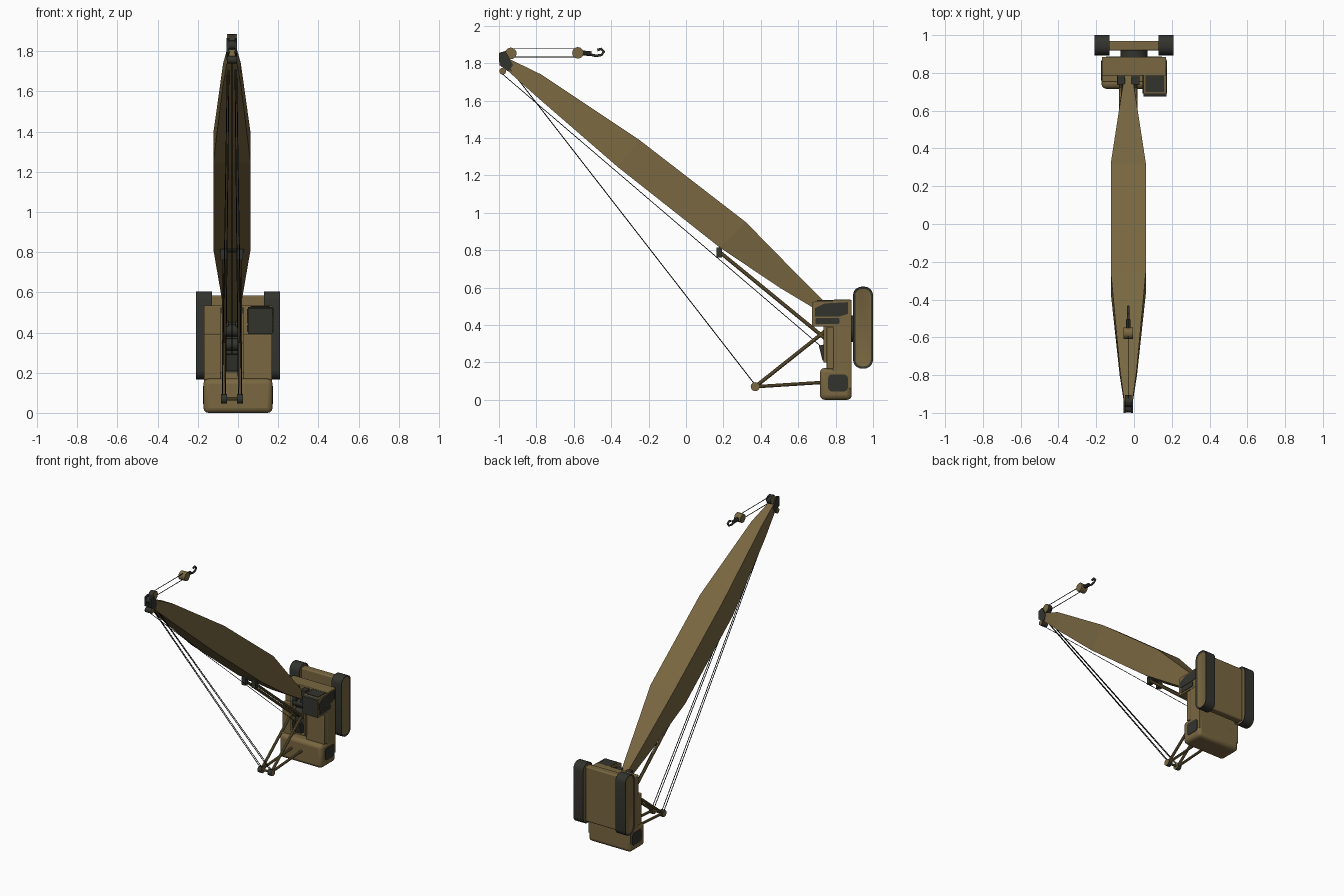
import bpy, bmesh, math
from mathutils import Vector

old = bpy.data.objects.get("Cube")
if old:
    bpy.data.objects.remove(old, do_unlink=True)


def material(name, rgb):
    m = bpy.data.materials.new(name)
    m.use_nodes = True
    m.diffuse_color = (*rgb, 1)
    m.node_tree.nodes["Principled BSDF"].inputs["Base Color"].default_value = (*rgb, 1)
    return m


OLIVE = material("olive_paint", (0.19, 0.135, 0.052))
DARK = material("dark_grey", (0.033, 0.033, 0.027))
ROPE = material("rope_black", (0.01, 0.01, 0.01))
MID = -0.03            # boom centre line
PAIR = (("left", MID + 0.04), ("right", MID - 0.04))


def finish(bm, name, *mats):
    bmesh.ops.recalc_face_normals(bm, faces=bm.faces)
    me = bpy.data.meshes.new(name)
    bm.to_mesh(me)
    bm.free()
    for m in mats:
        me.materials.append(m)
    ob = bpy.data.objects.new(name, me)
    bpy.context.collection.objects.link(ob)
    return ob


def prism(name, pts, x0, x1, mat, cap=None, inset=0):
    """Side profile of (y, z) points, extruded from x0 to x1."""
    bm = bmesh.new()
    ends = [bm.faces.new([bm.verts.new((x, y, z)) for y, z in pts]) for x in (x0, x1)]
    n = len(pts)
    a, b = [list(f.verts) for f in ends]
    for i in range(n):
        bm.faces.new((a[i], a[(i + 1) % n], b[(i + 1) % n], b[i]))
    bmesh.ops.recalc_face_normals(bm, faces=bm.faces)
    if inset:
        bmesh.ops.inset_individual(bm, faces=ends, thickness=inset, depth=-0.006)
    if cap:
        for f in ends:
            f.material_index = 1
    return finish(bm, name, mat, cap or mat)


def rounded(y0, y1, z0, z1, r, steps=5):
    """Rounded rectangle profile."""
    pts = []
    for k, (y, z) in enumerate(((y1 - r, z1 - r), (y0 + r, z1 - r),
                                (y0 + r, z0 + r), (y1 - r, z0 + r))):
        for i in range(steps + 1):
            t = math.pi / 2 * (k + i / steps)
            pts.append((y + r * math.cos(t), z + r * math.sin(t)))
    return pts


def disc(name, y, z, r, x, width, mat, cap=None, n=20):
    pts = [(y + r * math.cos(math.tau * i / n), z + r * math.sin(math.tau * i / n))
           for i in range(n)]
    return prism(name, pts, x - width / 2, x + width / 2, mat, cap)


def box(name, xs, ys, zs, mat, bevel=0):
    ob = prism(name, [(ys[0], zs[0]), (ys[1], zs[0]), (ys[1], zs[1]), (ys[0], zs[1])],
               xs[0], xs[1], mat)
    if bevel:
        mod = ob.modifiers.new("rounding", "BEVEL")
        mod.width, mod.segments = bevel, 3
    return ob


def rod(name, a, b, r, mat, n=10):
    a, b = Vector(a), Vector(b)
    bm = bmesh.new()
    bmesh.ops.create_cone(bm, cap_ends=True, segments=n, radius1=r, radius2=r,
                          depth=(b - a).length)
    ob = finish(bm, name, mat)
    ob.rotation_euler = (b - a).to_track_quat("Z", "Y").to_euler()
    ob.location = (a + b) / 2
    return ob


# Tracks and undercarriage
for side, s in (("left", 1), ("right", -1)):
    prism(side + "_track", rounded(0.893, 1.0, 0.167, 0.605, 0.047),
          s * 0.13, s * 0.21, DARK, OLIVE, inset=0.012)
box("undercarriage", (-0.135, 0.135), (0.918, 0.97), (0.185, 0.585), OLIVE, 0.008)
rod("turntable", (0, 0.87, 0.38), (0, 0.925, 0.38), 0.072, DARK, 28)

# Upper body, counterweight and side hoods
box("body_deck", (-0.17, 0.17), (0.785, 0.885), (0.06, 0.535), OLIVE, 0.005)
box("counterweight", (-0.172, 0.172), (0.716, 0.886), (0, 0.17), OLIVE, 0.025)
box("right_hood", (-0.17, MID - 0.055), (0.752, 0.79), (0.165, 0.39), OLIVE, 0.005)
box("left_hood", (MID + 0.055, 0.17), (0.752, 0.79), (0.165, 0.39), OLIVE, 0.005)
for side, s in (("left", 1), ("right", -1)):
    prism(side + "_vent", rounded(0.76, 0.865, 0.045, 0.135, 0.02),
          s * 0.170, s * 0.175, DARK)

# Boom mount with winch drums
for side, s in (("left", 1), ("right", -1)):
    x = MID + s * 0.055
    box(side + "_mount_plate", (x - 0.005, x + 0.005), (0.735, 0.79), (0.2, 0.495), OLIVE)
    x = MID + s * 0.038
    box(side + "_boom_foot", (x - 0.02, x + 0.02), (0.738, 0.79), (0.43, 0.525), DARK)
box("winch_bed", (MID - 0.05, MID + 0.05), (0.78, 0.79), (0.2, 0.47), DARK)
for i, z in enumerate((0.34, 0.41)):
    disc(f"winch_drum_{i + 1}", 0.775, z, 0.03, MID, 0.1, DARK)
prism("winch_box", [(0.71, 0.29), (0.735, 0.295), (0.785, 0.21), (0.73, 0.21)],
      MID - 0.03, MID + 0.03, DARK)

# Operator cab: dark glazed roof and windows
cab = prism("cab", [(0.675, 0.392), (0.675, 0.52), (0.69, 0.528), (0.87, 0.528), (0.87, 0.392)],
            0.05, 0.172, OLIVE, OLIVE)
cab.data.materials[1] = DARK
for f in cab.data.polygons:
    f.material_index = 1 if f.normal.y < -0.4 else 0
for side, x in (("left", 0.172), ("right", 0.05)):
    out = 0.004 if side == "left" else -0.004
    prism(side + "_cab_window", [(0.69, 0.445), (0.69, 0.49), (0.74, 0.515), (0.865, 0.522),
                                 (0.865, 0.46), (0.82, 0.445)], x, x + out, DARK)
    prism(side + "_cab_lower_window", rounded(0.692, 0.82, 0.405, 0.438, 0.008),
          x, x + out, DARK)
box("cab_windscreen", (0.062, 0.16), (0.7, 0.83), (0.526, 0.533), DARK)

# Boom: lofted box sections, each (top y, z, half width), (bottom y, z, half width)
SECTIONS = [
    ((0.79, 0.475, 0.02), (0.75, 0.45, 0.03)),
    ((0.58, 0.685, 0.053), (0.50, 0.60, 0.056)),
    ((0.32, 0.95, 0.093), (0.18, 0.815, 0.093)),
    ((-0.25, 1.39, 0.093), (-0.365, 1.245, 0.093)),
    ((-0.775, 1.74, 0.044), (-0.80, 1.622, 0.046)),
    ((-0.95, 1.825, 0.02), (-0.965, 1.77, 0.02)),
]
bm = bmesh.new()
rings = []
for (ty, tz, tw), (by, bz, bw) in SECTIONS:
    rings.append([bm.verts.new(p) for p in (
        (MID - tw, ty, tz), (MID + tw, ty, tz), (MID + bw, by, bz), (MID - bw, by, bz))])
for a, b in zip(rings, rings[1:]):
    for i in range(4):
        j = (i + 1) % 4
        bm.faces.new((a[i], a[j], b[j], b[i]))
bm.faces.new(rings[0])
bm.faces.new(rings[-1])
finish(bm, "boom", OLIVE)

# Boom head with sheaves
for side, s in (("left", 1), ("right", -1)):
    x = MID + s * 0.02
    prism(side + "_head_plate", [(-1.0, 1.855), (-0.965, 1.865), (-0.925, 1.79),
                                 (-0.95, 1.755), (-0.998, 1.79)],
          x - 0.006, x + 0.006, DARK)
disc("head_sheave", -0.937, 1.852, 0.031, MID, 0.034, DARK, OLIVE)
disc("head_block", -0.975, 1.83, 0.022, MID, 0.03, DARK)
disc("head_roller", -0.98, 1.757, 0.018, MID, 0.05, DARK, OLIVE)

# Gantry, backstops and pendant ropes
for side, x in PAIR:
    rod(side + "_gantry_front_leg", (x, 0.37, 0.07), (x, 0.76, 0.38), 0.01, OLIVE)
    rod(side + "_gantry_rear_leg", (x, 0.37, 0.07), (x, 0.73, 0.093), 0.009, OLIVE)
    disc(side + "_gantry_sheave", 0.37, 0.07, 0.024, x, 0.03, DARK, OLIVE)
    rod(side + "_backstop", (x, 0.18, 0.79), (x, 0.76, 0.315), 0.01, OLIVE)
    box(side + "_backstop_pad", (x - 0.016, x + 0.016), (0.164, 0.192), (0.762, 0.815), DARK)
    tip = MID + (x - MID) * 0.45
    for i, d in enumerate((-0.008, 0.008)):
        rod(f"{side}_pendant_{i + 1}", (x + d, 0.37, 0.08), (tip + d / 2, -0.965, 1.80),
            0.0025, ROPE, 6)
rod("gantry_axle", (MID - 0.04, 0.37, 0.07), (MID + 0.04, 0.37, 0.07), 0.008, OLIVE)
rod("backstop_bar", (MID - 0.06, 0.18, 0.808), (MID + 0.06, 0.18, 0.808), 0.009, DARK)
rod("hoist_rope", (MID, 0.74, 0.27), (MID, -0.985, 1.745), 0.002, ROPE, 6)

# Hook block on its ropes
for name, z in (("upper", 1.877), ("lower", 1.834)):
    rod(name + "_hook_rope", (MID, -0.95, z), (MID, -0.58, z), 0.0025, ROPE, 6)
disc("hook_block", -0.578, 1.855, 0.031, MID, 0.05, OLIVE, n=12)
rod("hook_shank", (MID, -0.555, 1.855), (MID, -0.505, 1.85), 0.013, DARK)
curve = bpy.data.curves.new("hook", "CURVE")
curve.dimensions = "3D"
curve.bevel_depth, curve.bevel_resolution, curve.use_fill_caps = 0.007, 2, True
HOOK = [(-0.52, 1.853), (-0.50, 1.843), (-0.48, 1.839), (-0.452, 1.844),
        (-0.438, 1.862), (-0.454, 1.876), (-0.474, 1.87)]
spline = curve.splines.new("POLY")
spline.points.add(len(HOOK) - 1)
for p, (y, z) in zip(spline.points, HOOK):
    p.co = (MID, y, z, 1)
curve.materials.append(DARK)
bpy.context.collection.objects.link(bpy.data.objects.new("hook", curve))

# Smooth the round parts, keep edges sharp
bpy.ops.object.select_all(action="DESELECT")
for ob in bpy.context.collection.objects:
    if ob.type == "MESH" and ob.name != "boom":
        ob.select_set(True)
        bpy.context.view_layer.objects.active = ob
bpy.ops.object.shade_smooth_by_angle(angle=math.radians(35))
